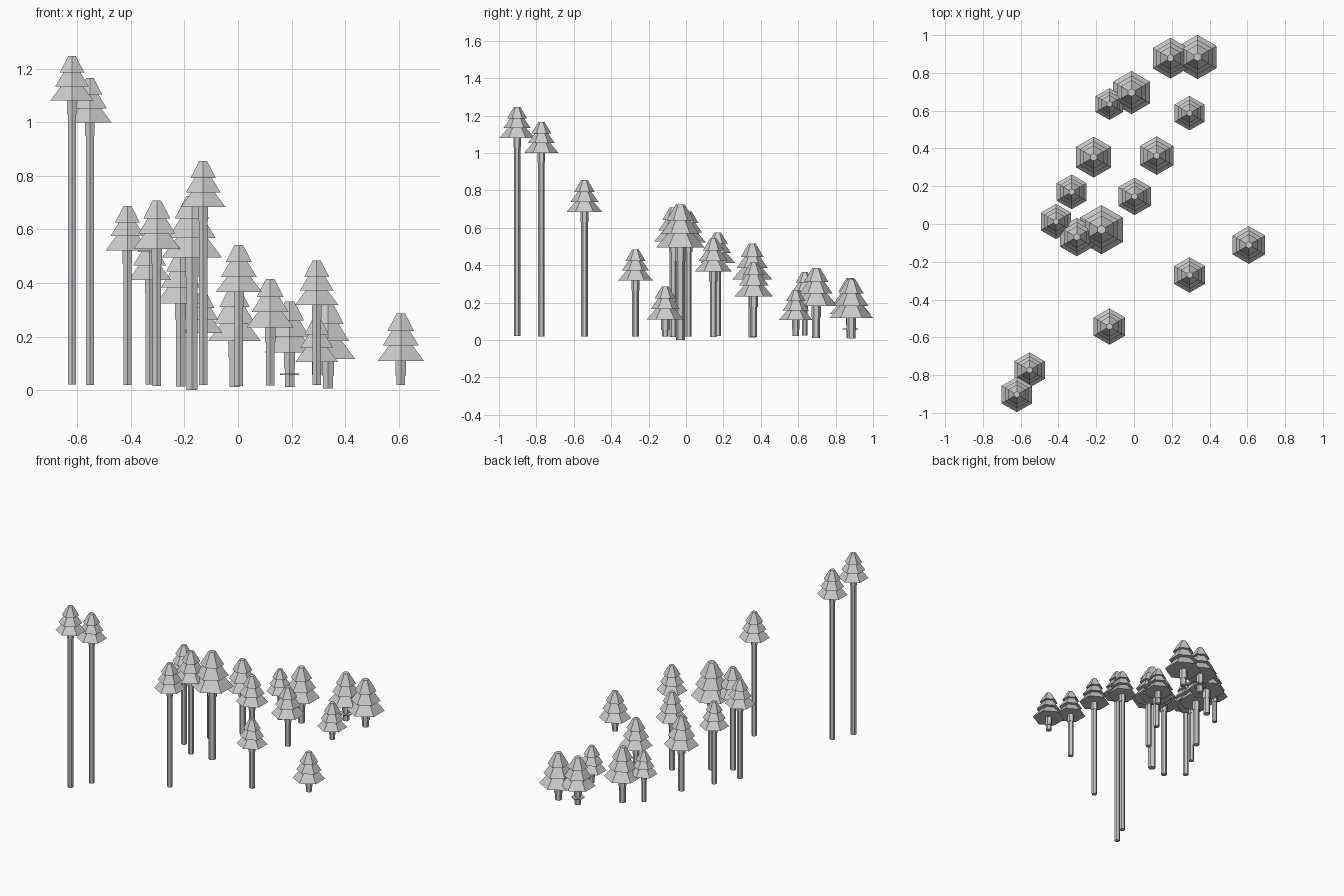
import bpy, bmesh, math

grey = bpy.data.materials.new("light_grey")
grey.diffuse_color = (0.6, 0.6, 0.6, 1)


def hex_lathe(bm, x, y, profile):
    """Closed six-sided body through (radius, z) rings, corners towards +-y."""
    rings = []
    for r, z in profile:
        ring = []
        for i in range(6):
            a = math.radians(30 + 60 * i)
            ring.append(bm.verts.new((x + r * math.cos(a), y + r * math.sin(a), z)))
        rings.append(ring)
    for lo, hi in zip(rings, rings[1:]):
        for i in range(6):
            j = (i + 1) % 6
            bm.faces.new((lo[i], lo[j], hi[j], hi[i]))
    bm.faces.new(rings[0][::-1])
    bm.faces.new(rings[-1])


def part(name, x, y, profiles):
    bm = bmesh.new()
    for p in profiles:
        hex_lathe(bm, x, y, p)
    me = bpy.data.meshes.new(name)
    bm.to_mesh(me)
    bm.free()
    me.materials.append(grey)
    ob = bpy.data.objects.new(name, me)
    bpy.context.collection.objects.link(ob)
    return ob


# x, y, crown radius, top height, base height
trees = [
    (0.193, 0.878, 0.108, 0.332, 0.012),
    (0.336, 0.884, 0.117, 0.325, 0.007),
    (-0.013, 0.696, 0.114, 0.386, 0.012),
    (-0.13, 0.635, 0.084, 0.363, 0.024),
    (0.294, 0.587, 0.091, 0.268, 0.021),
    (-0.214, 0.354, 0.108, 0.515, 0.013),
    (0.12, 0.362, 0.102, 0.415, 0.017),
    (-0.33, 0.17, 0.092, 0.576, 0.021),
    (0.003, 0.146, 0.099, 0.543, 0.016),
    (-0.413, 0.013, 0.093, 0.688, 0.02),
    (-0.303, -0.069, 0.102, 0.708, 0.016),
    (-0.172, -0.03, 0.13, 0.726, 0.0),
    (0.608, -0.111, 0.1, 0.287, 0.02),
    (0.294, -0.27, 0.094, 0.485, 0.02),
    (-0.13, -0.543, 0.096, 0.855, 0.02),
    (-0.553, -0.773, 0.093, 1.165, 0.02),
    (-0.62, -0.903, 0.093, 1.247, 0.022),
]

# crown tiers as fractions: bottom radius, bottom drop, top radius, top drop
tiers = [(0.57, 0.37, 0.18, 0.0), (0.78, 0.68, 0.38, 0.36), (1.0, 1.0, 0.5, 0.67)]

for n, (x, y, r, top, base) in enumerate(trees, 1):
    h = 1.78 * r                 # crown height
    stub = top - 2.33 * r        # lower end of the thick trunk
    # three stacked skirts of branches
    part(f"tree_{n}_crown", x, y,
         [[(r * rb, top - h * db), (r * rt, top - h * dt)] for rb, db, rt, dt in tiers])
    # thick trunk just under the crown
    part(f"tree_{n}_trunk", x, y, [[(0.22 * r, stub), (0.22 * r, top - 0.95 * h)]])
    # long thinner post down to the ground
    part(f"tree_{n}_post", x, y, [[(0.185 * r, base), (0.185 * r, stub + 0.01)]])

# thin plate around the post of the first tree
part("post_plate", 0.193, 0.878, [[(0.041, 0.057), (0.041, 0.062)]])
